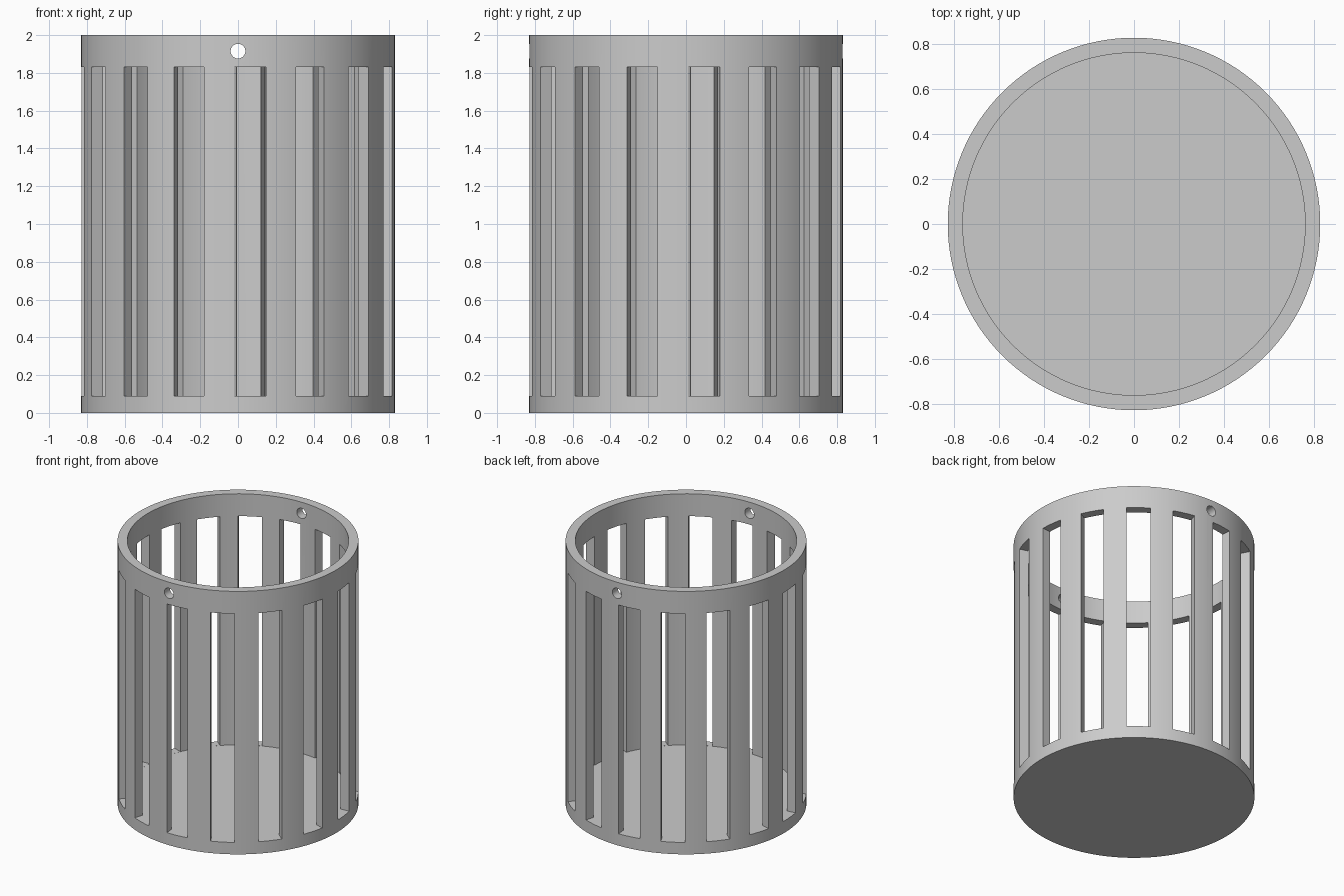
import bpy, bmesh, math
from mathutils import Matrix, Vector

cube = bpy.data.objects.get("Cube")
if cube:
    bpy.data.objects.remove(cube, do_unlink=True)

OUTER, INNER, HEIGHT, FLOOR = 0.83, 0.763, 2.0, 0.09
SLOT_TOP, SLOT_WIDTH, SLOTS = 1.83, 0.166, 16
SLOT_CENTRE = Vector((-0.017, 0.014, 0))    # slot ring sits slightly off the cup axis

grey = bpy.data.materials.new("grey")
grey.use_nodes = True
grey.diffuse_color = (0.6, 0.6, 0.6, 1)
grey.node_tree.nodes["Principled BSDF"].inputs["Base Color"].default_value = (0.6, 0.6, 0.6, 1)


def make_object(name, bm):
    bmesh.ops.recalc_face_normals(bm, faces=bm.faces)
    mesh = bpy.data.meshes.new(name)
    bm.to_mesh(mesh)
    bm.free()
    mesh.materials.append(grey)
    obj = bpy.data.objects.new(name, mesh)
    bpy.context.collection.objects.link(obj)
    return obj


def add_cylinder(bm, radius, depth, matrix, segments):
    bmesh.ops.create_cone(bm, cap_ends=True, segments=segments, radius1=radius,
                          radius2=radius, depth=depth, matrix=matrix)


# Cup: a wall with a closed floor, from a spun profile
bm = bmesh.new()
profile = [(0, 0), (OUTER, 0), (OUTER, HEIGHT), (INNER, HEIGHT), (INNER, FLOOR), (0, FLOOR)]
verts = [bm.verts.new((r, 0, z)) for r, z in profile]
edges = [bm.edges.new(pair) for pair in zip(verts, verts[1:])]
bmesh.ops.spin(bm, geom=verts + edges, cent=(0, 0, 0), axis=(0, 0, 1),
               angle=math.tau, steps=128, use_merge=True)
bmesh.ops.remove_doubles(bm, verts=bm.verts, dist=1e-4)
bmesh.ops.dissolve_limit(bm, angle_limit=0.001, verts=bm.verts, edges=bm.edges)
cup = make_object("slotted_cup", bm)

# Slot cutters: a ring of upright boxes
bm = bmesh.new()
bottom = FLOOR + 0.0005
for i in range(SLOTS):
    turn = Matrix.Rotation(math.tau * (i + 0.25) / SLOTS, 4, "Z")
    place = Matrix.Translation((0, -0.8, (bottom + SLOT_TOP) / 2))
    size = Matrix.Diagonal((SLOT_WIDTH, 0.4, SLOT_TOP - bottom, 1))
    bmesh.ops.create_cube(bm, size=1, matrix=Matrix.Translation(SLOT_CENTRE) @ turn @ place @ size)
slot_cutter = make_object("slot_cutter", bm)

# Hole cutter: one rod through the front and back of the rim
bm = bmesh.new()
add_cylinder(bm, 0.039, 2.2, Matrix.Translation((0, 0, 1.915)) @ Matrix.Rotation(math.pi / 2, 4, "X"), 32)
hole_cutter = make_object("hole_cutter", bm)

for cutter in (slot_cutter, hole_cutter):
    cutter.hide_render = True
    cutter.display_type = "WIRE"
    mod = cup.modifiers.new(cutter.name, "BOOLEAN")
    mod.operation = "DIFFERENCE"
    mod.solver = "EXACT"
    mod.object = cutter

# Apply the cuts, then remove the cutters
bpy.ops.object.select_all(action="DESELECT")
cup.select_set(True)
bpy.context.view_layer.objects.active = cup
for mod in list(cup.modifiers):
    bpy.ops.object.modifier_apply(modifier=mod.name)
for cutter in (slot_cutter, hole_cutter):
    bpy.data.objects.remove(cutter, do_unlink=True)
bpy.ops.object.shade_smooth_by_angle(angle=math.radians(30))
